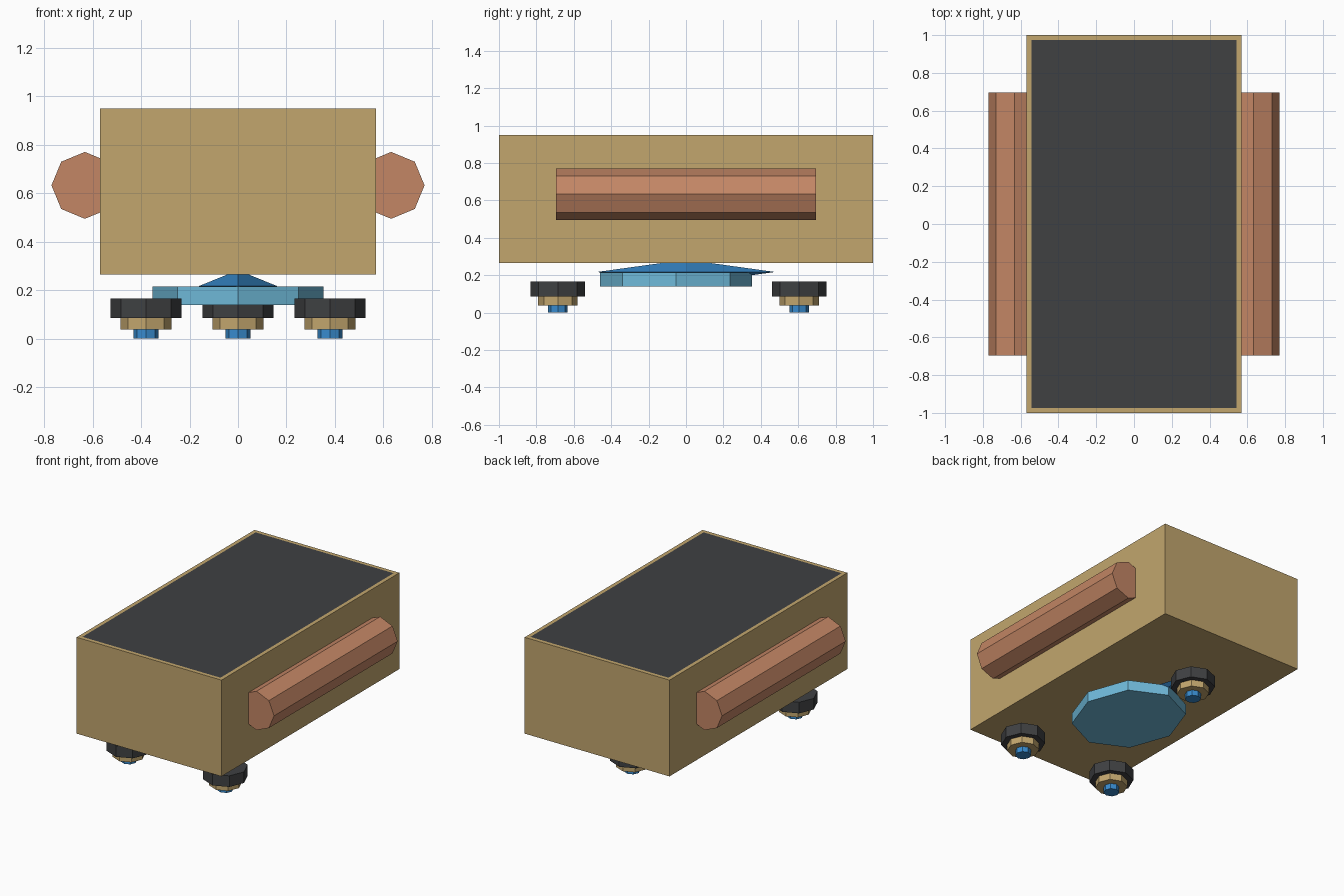
import bpy, bmesh
from math import pi
from mathutils import Matrix

if "Cube" in bpy.data.objects:
    bpy.data.objects.remove(bpy.data.objects["Cube"])


def material(name, rgb):
    m = bpy.data.materials.new(name)
    m.diffuse_color = (*rgb, 1)
    m.use_nodes = True
    m.node_tree.nodes["Principled BSDF"].inputs["Base Color"].default_value = m.diffuse_color
    return m


TAN = material("tan", (0.54, 0.38, 0.155))
DARK = material("charcoal", (0.05, 0.052, 0.055))
COPPER = material("copper", (0.55, 0.24, 0.13))
BLUE = material("blue", (0.04, 0.26, 0.62))
SKY = material("sky_blue", (0.16, 0.49, 0.70))


def finish(name, bm, *mats):
    bmesh.ops.recalc_face_normals(bm, faces=bm.faces[:])
    me = bpy.data.meshes.new(name)
    bm.to_mesh(me)
    bm.free()
    for m in mats:
        me.materials.append(m)
    ob = bpy.data.objects.new(name, me)
    bpy.context.collection.objects.link(ob)
    return ob


def octagon(name, mat, loc, rx, ry, depth, rot=Matrix()):
    """Eight-sided prism with corners on its axes."""
    bm = bmesh.new()
    bmesh.ops.create_cone(bm, cap_ends=True, segments=8,
                          radius1=1, radius2=1, depth=depth)
    bm.transform(Matrix.Translation(loc) @ rot @ Matrix.Diagonal((rx, ry, 1, 1)))
    return finish(name, bm, mat)


# Body box with a dark panel inset flush in the top
bm = bmesh.new()
bmesh.ops.create_cube(bm, size=1)
bm.transform(Matrix.Translation((0, 0, 0.6075)) @ Matrix.Diagonal((1.14, 2, 0.685, 1)))
top = max(bm.faces, key=lambda f: f.calc_center_median().z)
bmesh.ops.inset_region(bm, faces=[top], thickness=0.038)
top.material_index = 1
finish("body", bm, TAN, DARK)

# Side rolls, half sunk into the body
for side, x in (("left", -0.632), ("right", 0.632)):
    octagon(side + "_roll", COPPER, (x, 0, 0.633), 0.138, 0.138, 1.39,
            Matrix.Rotation(pi / 2, 4, 'X'))

# Plate under the body
octagon("base_plate", SKY, (0, -0.053, 0.1775), 0.352, 0.407, 0.075)

# Flat diamond joining plate and body
bm = bmesh.new()
bmesh.ops.create_uvsphere(bm, u_segments=4, v_segments=2, radius=1)
bm.transform(Matrix.Translation((0, 0, 0.217)) @ Matrix.Diagonal((0.162, 0.476, 0.066, 1)))
finish("diamond_joint", bm, BLUE)

# Three stepped feet: two at the front, one at the back
for foot, x, y in (("front_left", -0.38, -0.685), ("front_right", 0.38, -0.685),
                   ("back", 0, 0.605)):
    for part, mat, r, z0, z1 in (("pad", DARK, 0.146, 0.086, 0.165),
                                 ("ring", TAN, 0.106, 0.039, 0.086),
                                 ("tip", BLUE, 0.052, 0, 0.039)):
        octagon(f"{foot}_foot_{part}", mat, (x, y, (z0 + z1) / 2), r, r, z1 - z0)
